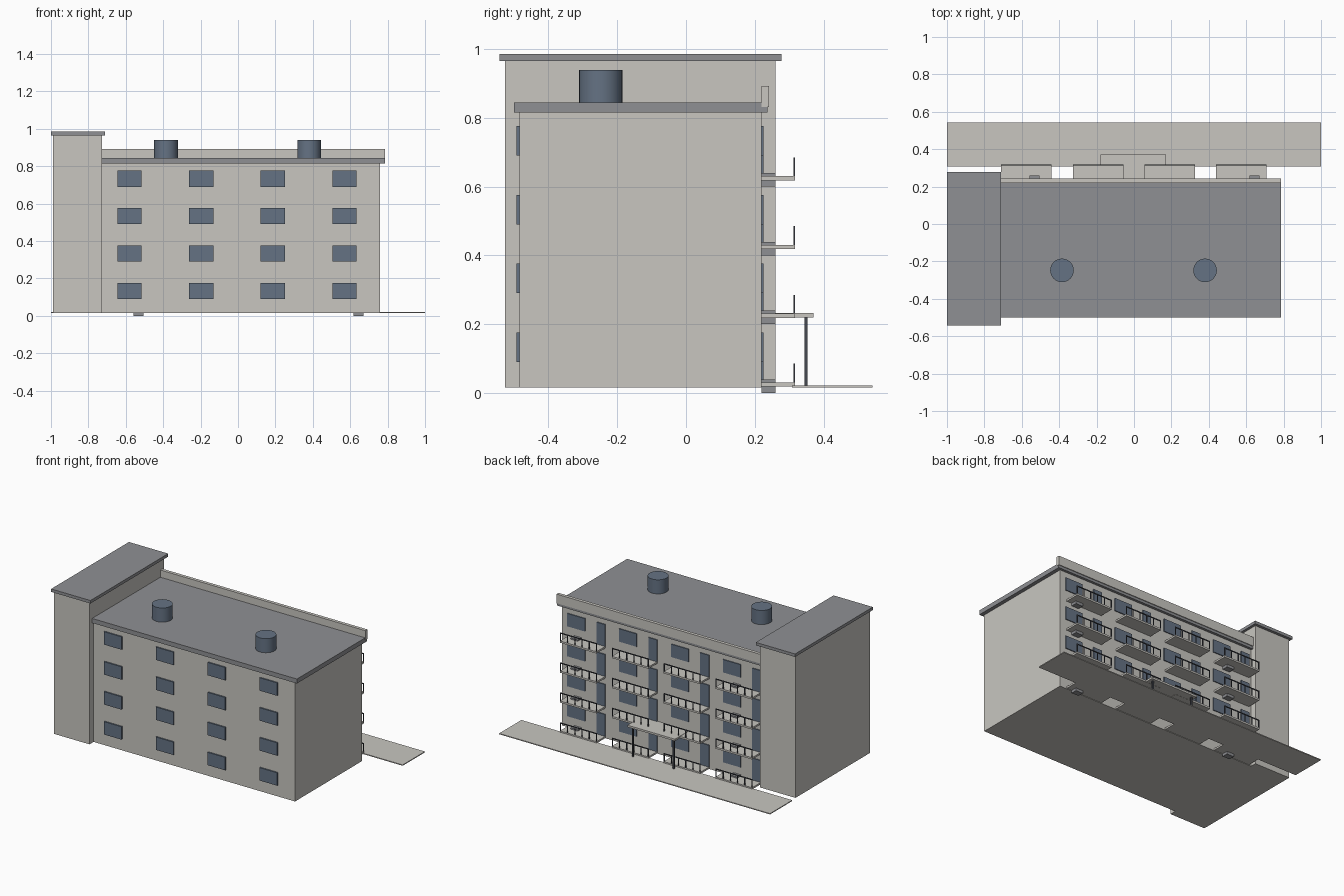
import bpy

if "Cube" in bpy.data.objects:
    bpy.data.objects.remove(bpy.data.objects["Cube"])


def material(name, rgb):
    m = bpy.data.materials.new(name)
    m.diffuse_color = (*rgb, 1)
    m.use_nodes = True
    m.node_tree.nodes["Principled BSDF"].inputs["Base Color"].default_value = m.diffuse_color
    return m


WALL = material("pale_concrete", (0.58, 0.565, 0.53))
ROOF = material("grey_roofing", (0.275, 0.28, 0.295))
GLASS = material("blue_grey_glass", (0.13, 0.17, 0.23))
METAL = material("dark_metal", (0.06, 0.065, 0.08))


def box(name, x, y, z, mat):
    """Box from (min, max) ranges on each axis."""
    bpy.ops.mesh.primitive_cube_add(size=1, location=[sum(r) / 2 for r in (x, y, z)])
    ob = bpy.context.object
    ob.name = name
    ob.scale = [r[1] - r[0] for r in (x, y, z)]
    bpy.ops.object.transform_apply(location=False, rotation=False, scale=True)
    ob.data.materials.append(mat)
    return ob


# Main block with roof slab and rear parapet
box("main_block", (-0.73, 0.76), (-0.484, 0.22), (0.015, 0.815), WALL)
box("main_roof", (-0.73, 0.785), (-0.50, 0.237), (0.815, 0.845), ROOF)
box("rear_parapet", (-0.73, 0.787), (0.22, 0.242), (0.832, 0.893), WALL)

# Stair tower
box("tower", (-0.99, -0.727), (-0.527, 0.26), (0.015, 0.965), WALL)
box("tower_roof", (-1.0, -0.71), (-0.542, 0.278), (0.965, 0.985), ROOF)

# Rooftop tanks
for x in (-0.385, 0.38):
    bpy.ops.mesh.primitive_cylinder_add(vertices=32, radius=0.063, depth=0.098,
                                        location=(x, -0.248, 0.89))
    tank = bpy.context.object
    tank.name = "roof_tank"
    tank.data.materials.append(GLASS)
    bpy.ops.object.shade_smooth_by_angle()

# Repeated bays: four floors by four columns
for floor in range(4):
    z = 0.2 * floor
    for col in range(4):
        # Front window
        fx = -0.645 + 0.383 * col
        box("front_window", (fx, fx + 0.13), (-0.493, -0.48), (z + 0.09, z + 0.176), GLASS)

        # Balcony bay at the back: door at the left end, window at the right
        bx = -0.71 + 0.383 * col
        box("balcony_door", (bx, bx + 0.064), (0.215, 0.226), (z + 0.03, z + 0.176), GLASS)
        box("rear_window", (bx + 0.15, bx + 0.28), (0.215, 0.226), (z + 0.09, z + 0.176), GLASS)
        box("balcony_slab", (bx, bx + 0.27), (0.22, 0.317), (z + 0.018, z + 0.03), WALL)

        # Railing along the outer edge
        box("balcony_rail", (bx, bx + 0.27), (0.312, 0.317), (z + 0.079, z + 0.085), METAL)
        for i in range(6):
            px = bx + 0.053 * i
            box("railing_post", (px, px + 0.005), (0.312, 0.317), (z + 0.03, z + 0.08), METAL)

    # Cooling units on the outer columns
    for x in (-0.559, 0.617):
        box("cooling_unit", (x, x + 0.053), (0.22, 0.26), (z, z + 0.039), ROOF)

# Entrance canopy on two posts
box("entrance_canopy", (-0.178, 0.172), (0.22, 0.371), (0.219, 0.232), WALL)
for x in (-0.153, 0.147):
    box("canopy_post", (x - 0.005, x + 0.005), (0.344, 0.354), (0.02, 0.22), METAL)

# Pavement
box("pavement", (-1.0, 1.0), (0.308, 0.542), (0.015, 0.021), WALL)
